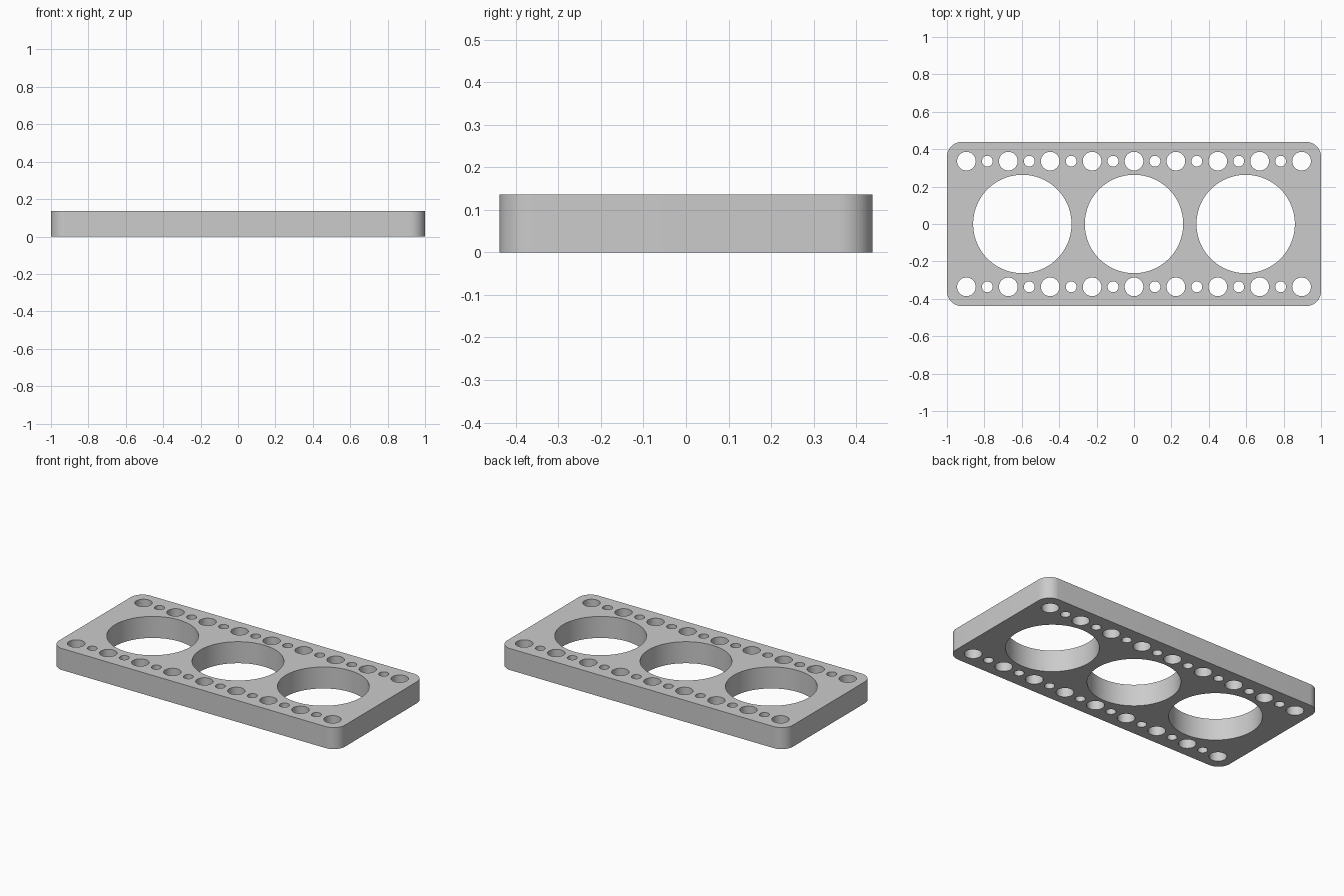
import bpy
import bmesh
from math import sin, cos, pi, radians

if "Cube" in bpy.data.objects:
    bpy.data.objects.remove(bpy.data.objects["Cube"], do_unlink=True)

HALF_X, HALF_Y, HEIGHT = 1.0, 0.439, 0.136
CORNER = 0.08
ROW_Y, PITCH = 0.336, 0.112

grey = bpy.data.materials.new("plain grey")
grey.diffuse_color = (0.6, 0.6, 0.6, 1)
grey.use_nodes = True
grey.node_tree.nodes["Principled BSDF"].inputs["Base Color"].default_value = (0.6, 0.6, 0.6, 1)


def arc(x, y, radius, start, sweep, steps):
    return [(x + radius * cos(start + sweep * i / steps),
             y + radius * sin(start + sweep * i / steps)) for i in range(steps + 1)]


def add_loop(curve, points):
    spline = curve.splines.new("POLY")
    spline.points.add(len(points) - 1)
    for point, (x, y) in zip(spline.points, points):
        point.co = (x, y, 0, 1)
    spline.use_cyclic_u = True


def add_hole(curve, x, y, radius, sides):
    add_loop(curve, arc(x, y, radius, 0, 2 * pi, sides)[:-1])


profile = bpy.data.curves.new("plate_profile", "CURVE")
profile.dimensions = "2D"
profile.fill_mode = "BOTH"
profile.extrude = HEIGHT / 2

# Rounded rectangular outline
outline = []
for i, (sx, sy) in enumerate([(1, 1), (-1, 1), (-1, -1), (1, -1)]):
    outline += arc(sx * (HALF_X - CORNER), sy * (HALF_Y - CORNER), CORNER, i * pi / 2, pi / 2, 12)
add_loop(profile, outline)

# Three large round openings
for x in (-0.597, 0, 0.597):
    add_hole(profile, x, 0, 0.263, 96)

# Two rows of alternating large and small bolt holes
for y in (-ROW_Y, ROW_Y):
    for i in range(-8, 9):
        add_hole(profile, i * PITCH, y, 0.029 if i % 2 else 0.05, 32 if i % 2 else 48)

# Turn the profile into a solid plate standing on the ground
temp = bpy.data.objects.new("plate_profile", profile)
bpy.context.collection.objects.link(temp)
bpy.context.view_layer.update()
mesh = bpy.data.meshes.new_from_object(temp.evaluated_get(bpy.context.evaluated_depsgraph_get()))
bpy.data.objects.remove(temp, do_unlink=True)

bm = bmesh.new()
bm.from_mesh(mesh)
bmesh.ops.remove_doubles(bm, verts=bm.verts, dist=0.0001)
bmesh.ops.translate(bm, verts=bm.verts, vec=(0, 0, HEIGHT / 2))
bmesh.ops.recalc_face_normals(bm, faces=bm.faces)
bm.to_mesh(mesh)
bm.free()

mesh.name = "perforated_plate"
mesh.materials.clear()
mesh.materials.append(grey)
plate = bpy.data.objects.new("perforated_plate", mesh)
bpy.context.collection.objects.link(plate)

bpy.ops.object.select_all(action="DESELECT")
plate.select_set(True)
bpy.context.view_layer.objects.active = plate
bpy.ops.object.shade_smooth_by_angle(angle=radians(30))
